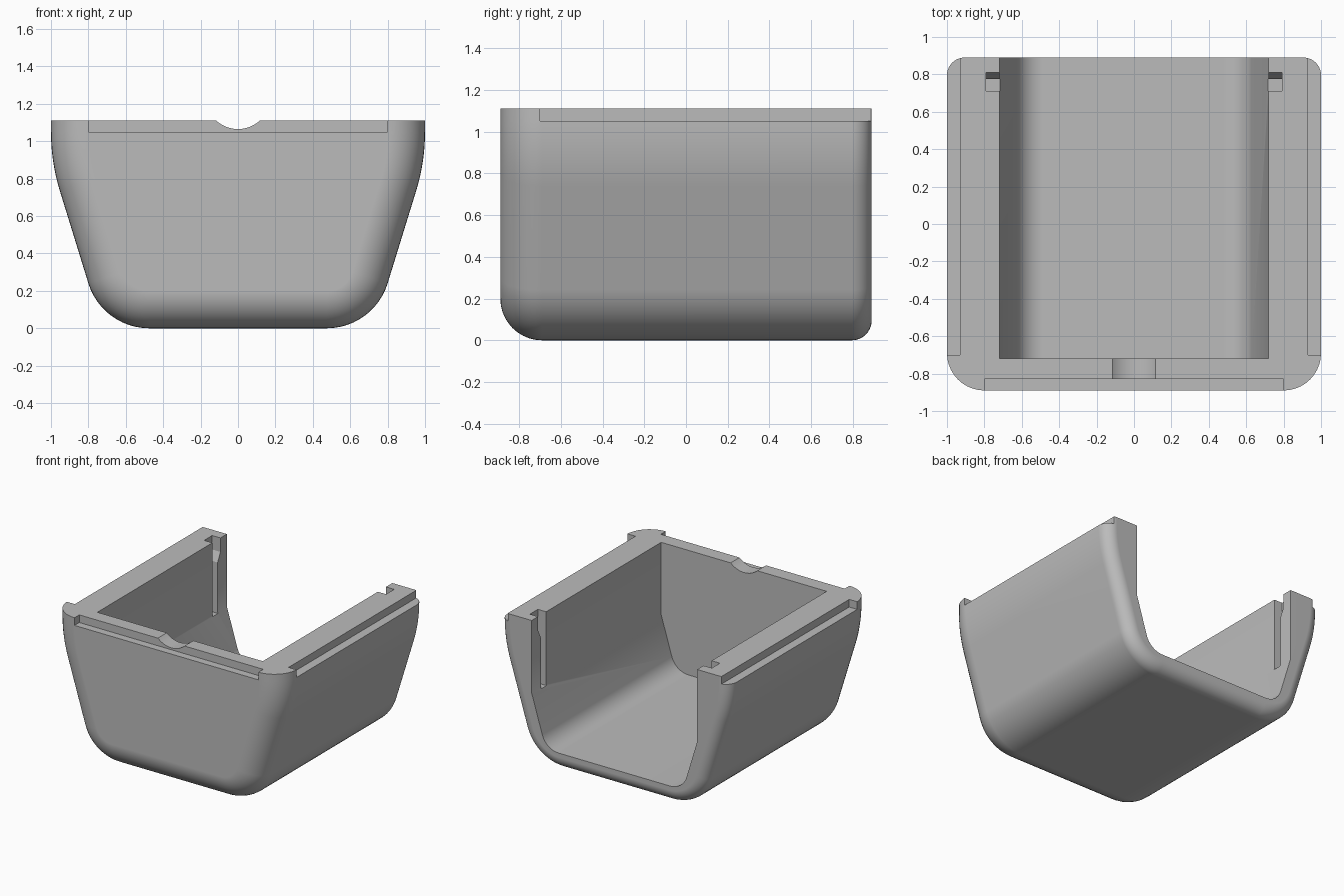
import bpy, bmesh, math

cube = bpy.data.objects.get("Cube")
if cube:
    bpy.data.objects.remove(cube, do_unlink=True)

TOP = 1.11
BACK = 0.89
LEAN = math.radians(17)

grey = bpy.data.materials.new("plain_grey")
grey.use_nodes = True
grey.diffuse_color = (0.5, 0.5, 0.5, 1)
grey.node_tree.nodes["Principled BSDF"].inputs["Base Color"].default_value = (0.5, 0.5, 0.5, 1)


def arc(cx, cz, r, start, end, steps):
    angles = [start + (end - start) * i / steps for i in range(steps + 1)]
    return [(cx + r * math.cos(a), cz + r * math.sin(a)) for a in angles]


def mirrored(half):
    return half + [(-x, z) for x, z in reversed(half)]


def loft(name, rings):
    """Join matching rings of 3D points and cap both ends."""
    bm = bmesh.new()
    rows = [[bm.verts.new(p) for p in ring] for ring in rings]
    n = len(rows[0])
    for a, b in zip(rows, rows[1:]):
        for i in range(n):
            bm.faces.new((a[i], a[(i + 1) % n], b[(i + 1) % n], b[i]))
    bm.faces.new(rows[0])
    bm.faces.new(rows[-1])
    bmesh.ops.recalc_face_normals(bm, faces=bm.faces)
    mesh = bpy.data.meshes.new(name)
    bm.to_mesh(mesh)
    bm.free()
    mesh.materials.append(grey)
    obj = bpy.data.objects.new(name, mesh)
    bpy.context.collection.objects.link(obj)
    return obj


def prism_y(name, profile, y0, y1):
    return loft(name, [[(x, y, z) for x, z in profile] for y in (y0, y1)])


def prism_x(name, profile, x0, x1):
    return loft(name, [[(x, y, z) for y, z in profile] for x in (x0, x1)])


def rect(a0, a1, b0, b1):
    return [(a0, b0), (a1, b0), (a1, b1), (a0, b1)]


# Outer tub: leaning side, rounded bottom corner, shrunk by an inset
def tub_profile(inset):
    half = [(1 - inset, TOP)]
    half += arc(-0.07, 1.05, 1.07 - inset, 0, -LEAN, 8)
    half += arc(0.475, 0.34, 0.34 - inset, -LEAN, -math.pi / 2, 12)
    return mirrored(half)


def rounding(radius, steps=10):
    """Pairs of distance from the end and inset for a quarter round."""
    angles = [math.pi / 2 * i / steps for i in range(steps + 1)]
    return [(radius * (1 - math.sin(a)), radius * (1 - math.cos(a))) for a in angles]


sections = [(-BACK + d, i) for d, i in reversed(rounding(0.2))]
sections += [(BACK - d, i) for d, i in rounding(0.095)]
body = loft("tub_body", [[(x, y, z) for x, z in tub_profile(i)] for y, i in sections])

# Inner space, open at the top and the back
floor_half = [(0.72, 1.3), (0.72, 0.54)] + arc(0.484, 0.28, 0.15, -LEAN, -math.pi / 2, 10)
cutters = [prism_y("inner_space", mirrored(floor_half), -0.72, 1.2)]

# Ledges along the front and side rims
cutters.append(prism_y("front_ledge", rect(-0.8, 0.8, 1.05, 1.3), -1.1, -0.83))
for side in (1, -1):
    cutters.append(prism_y("side_ledge", rect(side * 0.93, side * 1.2, 1.05, 1.3), -0.70, 1.2))

# Shallow round notch in the front wall
notch = arc(0, 1.237, 0.172, 0, 2 * math.pi, 64)[:-1]
cutters.append(prism_y("front_notch", notch, -1.1, -0.6))

# Upright slots near the back, wider at the mouth
slot = [(0.71, 0.53), (0.775, 0.53), (0.775, 0.93), (0.81, 1.0), (0.81, 1.3), (0.71, 1.3)]
for side in (1, -1):
    cutters.append(prism_x("back_slot", slot, side * 0.71, side * 0.792))

# Cut everything out of the tub
bpy.context.view_layer.objects.active = body
for cutter in cutters:
    mod = body.modifiers.new("cut", "BOOLEAN")
    mod.operation = "DIFFERENCE"
    mod.solver = "EXACT"
    mod.object = cutter
    bpy.ops.object.modifier_apply(modifier=mod.name)
    bpy.data.objects.remove(cutter, do_unlink=True)

# Smooth the rounded surfaces, keep the cut edges crisp
bpy.ops.object.select_all(action="DESELECT")
body.select_set(True)
bpy.ops.object.shade_smooth_by_angle(angle=math.radians(25))
weighted = body.modifiers.new("even_shading", "WEIGHTED_NORMAL")
weighted.keep_sharp = True
